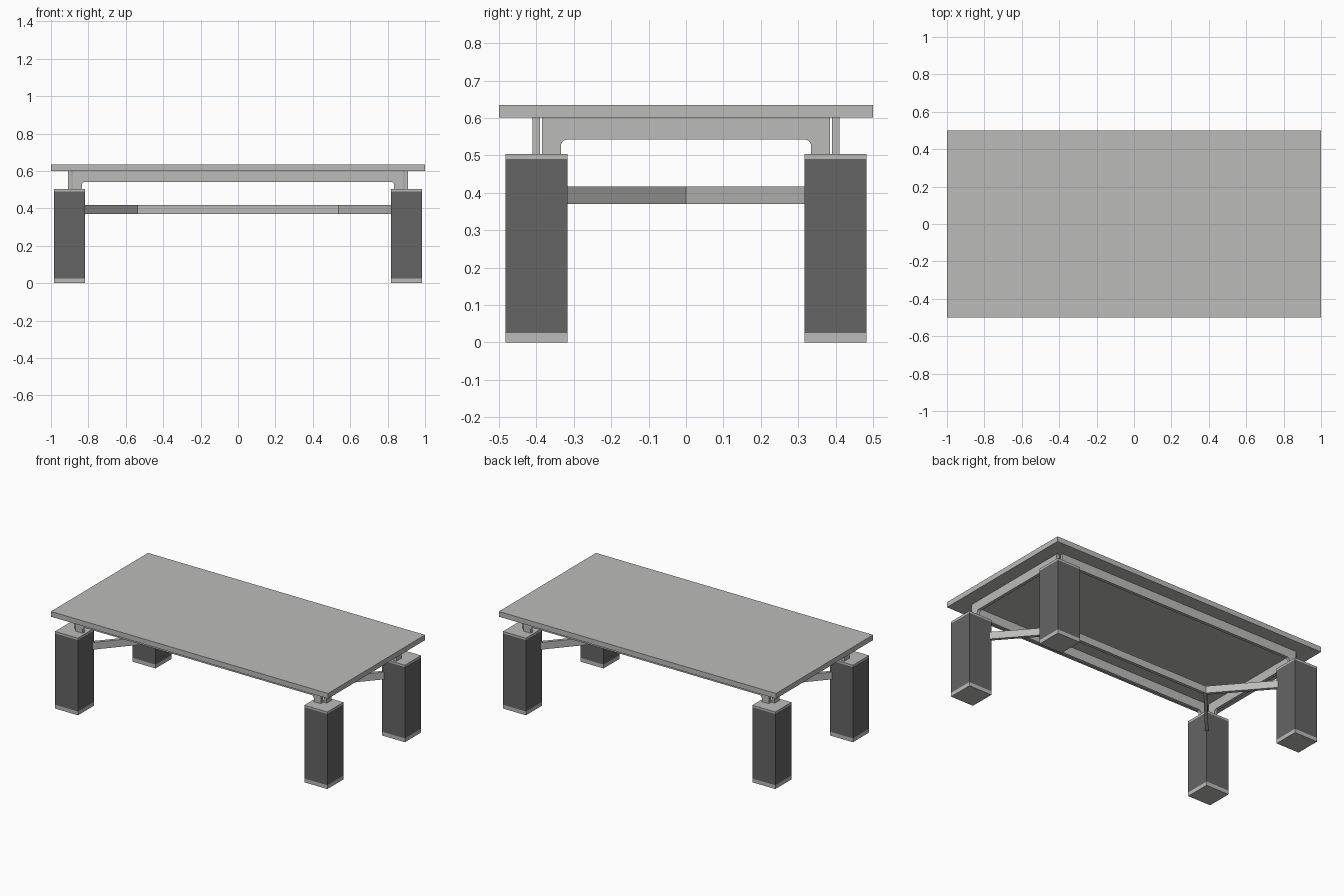
import bpy, bmesh, math
from mathutils import Vector

if "Cube" in bpy.data.objects:
    bpy.data.objects.remove(bpy.data.objects["Cube"])


def material(name, rgb):
    m = bpy.data.materials.new(name)
    m.diffuse_color = (*rgb, 1)
    m.use_nodes = True
    m.node_tree.nodes["Principled BSDF"].inputs["Base Color"].default_value = m.diffuse_color
    return m


LIGHT = material("light_grey", (0.50, 0.50, 0.485))
DARK = material("dark_grey", (0.128, 0.128, 0.128))


def prism(name, points, direction, mat):
    """Flat outline (3D points) extruded along a direction."""
    bm = bmesh.new()
    face = bm.faces.new([bm.verts.new(p) for p in points])
    ext = bmesh.ops.extrude_face_region(bm, geom=[face])
    verts = [g for g in ext["geom"] if isinstance(g, bmesh.types.BMVert)]
    bmesh.ops.translate(bm, vec=direction, verts=verts)
    bmesh.ops.recalc_face_normals(bm, faces=bm.faces)
    me = bpy.data.meshes.new(name)
    bm.to_mesh(me)
    bm.free()
    me.materials.append(mat)
    ob = bpy.data.objects.new(name, me)
    bpy.context.collection.objects.link(ob)
    return ob


def block(name, cx, cy, sx, sy, z0, z1, mat):
    a, b = sx / 2, sy / 2
    pts = [(cx - a, cy - b, z0), (cx + a, cy - b, z0),
           (cx + a, cy + b, z0), (cx - a, cy + b, z0)]
    return prism(name, pts, (0, 0, z1 - z0), mat)


TOP_Z, LEG_TOP, RAIL_Z = 0.601, 0.503, 0.542
LEG_X, LEG_Y, LEG_W = 0.9, 0.4, 0.166

# table top
block("table_top", 0, 0, 2.0, 1.0, TOP_Z, 0.635, LIGHT)

# four square legs with a light foot and cap
for sx, side in ((-1, "left"), (1, "right")):
    for sy, end in ((-1, "front"), (1, "back")):
        for part, z0, z1, mat in (("foot", 0, 0.025, LIGHT),
                                  ("leg", 0.025, 0.49, DARK),
                                  ("leg_cap", 0.49, LEG_TOP, LIGHT)):
            block(f"{end}_{side}_{part}", sx * LEG_X, sy * LEG_Y,
                  LEG_W, LEG_W, z0, z1, mat)


# apron boards: straight rail with rounded transition to the end tabs
def apron_profile(half, tab=0.051, r=0.016, steps=6):
    inner = half - tab
    right = [(half, TOP_Z), (half, LEG_TOP), (inner, LEG_TOP)]
    for i in range(steps + 1):
        a = math.pi / 2 * i / steps
        right.append((inner - r + r * math.cos(a), RAIL_Z - r + r * math.sin(a)))
    return right + [(-u, z) for u, z in reversed(right)]


T = 0.02
for s, end, side in ((-1, "front", "left"), (1, "back", "right")):
    y, x = s * LEG_Y - T / 2, s * LEG_X - T / 2
    prism(f"{end}_apron", [(u, y, z) for u, z in apron_profile(0.885)], (0, T, 0), LIGHT)
    prism(f"{side}_apron", [(x, u, z) for u, z in apron_profile(0.385)], (T, 0, 0), LIGHT)

# stretcher: centre bar forking to the inner corner of every leg
h = 0.01
fork, tip = Vector((0.541, 0)), Vector((0.825, 0.325))
d = (tip - fork).normalized()
n = Vector((-d.y, d.x))
mitre = fork + n * h + d * (h * (1 - n.y) / d.y)
upper = [mitre, tip + n * h, tip - n * h]
right = ([(p.x, -p.y) for p in upper] + [(fork.x + h / d.y, 0)]
         + [(p.x, p.y) for p in reversed(upper)])
outline = right + [(-x, y) for x, y in reversed(right)]
prism("stretcher", [(x, y, 0.37) for x, y in outline], (0, 0, 0.047), LIGHT)
